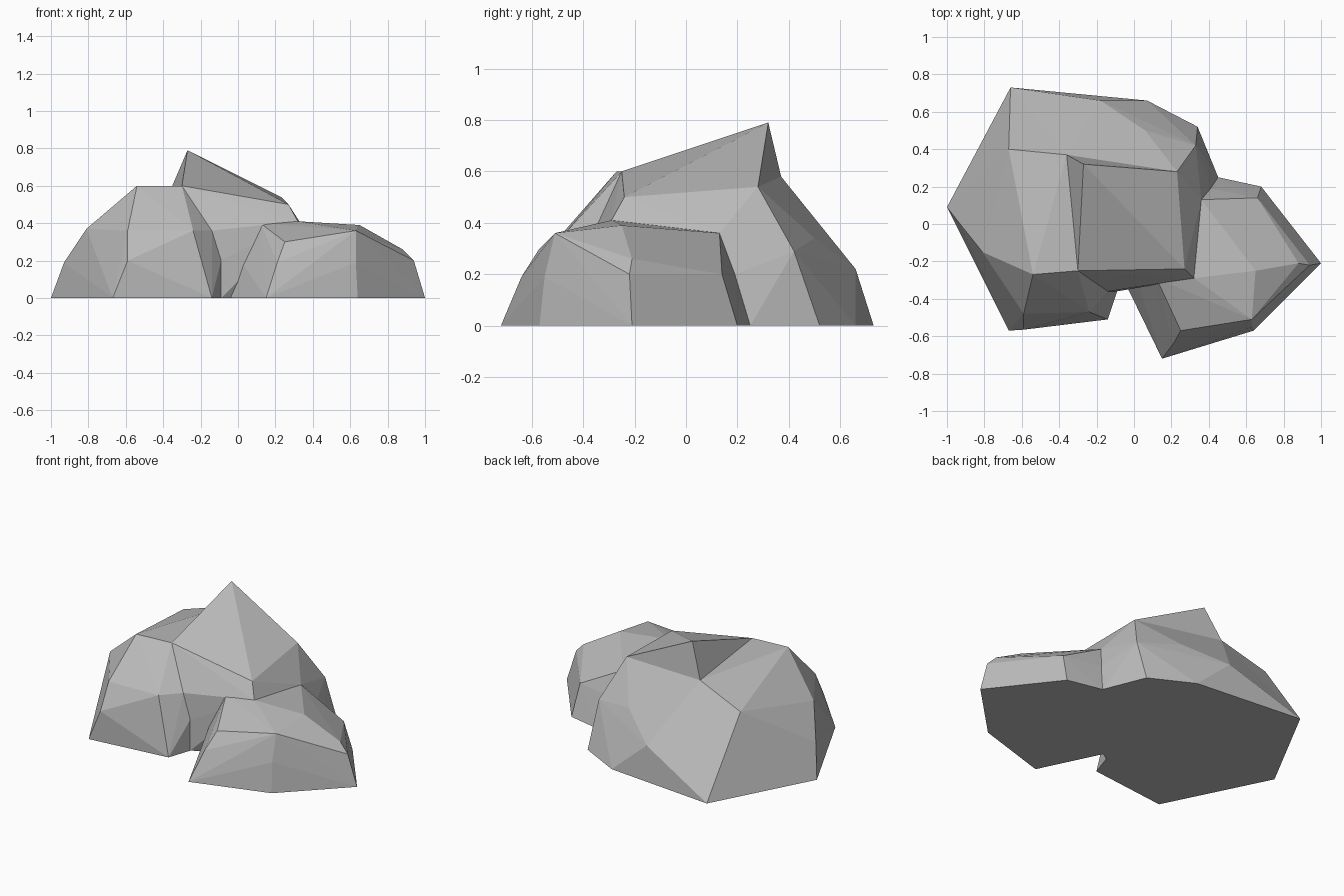
import bpy
import bmesh

cube = bpy.data.objects.get("Cube")
if cube:
    bpy.data.objects.remove(cube, do_unlink=True)

stone = bpy.data.materials.new("stone grey")
stone.use_nodes = True
colour = (0.5, 0.5, 0.5, 1)
stone.diffuse_color = colour
stone.node_tree.nodes["Principled BSDF"].inputs["Base Color"].default_value = colour


def faceted_rock(name, ground, corners):
    """Wrap a footprint and its upper corners in a flat-faced convex stone."""
    mesh = bpy.data.meshes.new(name)
    bm = bmesh.new()
    for x, y in ground:
        bm.verts.new((x, y, 0))
    for corner in corners:
        bm.verts.new(corner)
    hull = bmesh.ops.convex_hull(bm, input=bm.verts[:])
    unused = [v for v in hull["geom_interior"] if isinstance(v, bmesh.types.BMVert)]
    bmesh.ops.delete(bm, geom=unused, context="VERTS")
    # Join nearly coplanar triangles into broad facets
    bmesh.ops.dissolve_limit(bm, angle_limit=0.02, verts=bm.verts[:], edges=bm.edges[:])
    bmesh.ops.recalc_face_normals(bm, faces=bm.faces[:])
    bm.to_mesh(mesh)
    bm.free()
    mesh.materials.append(stone)
    rock = bpy.data.objects.new(name, mesh)
    bpy.context.collection.objects.link(rock)
    return rock


# Corners where the stones meet
ridge_front = (-0.30, -0.25, 0.60)
ridge_back = (-0.36, 0.37, 0.58)
brow_front = (0.27, -0.24, 0.50)
brow_back = (0.23, 0.28, 0.54)
ledge_front = (0.12, -0.29, 0.40)
ledge_inner = (0.32, -0.29, 0.41)
ledge_back = (0.36, 0.13, 0.36)
ledge_side = (0.41, 0.19, 0.20)
cleft_top = (-0.14, -0.36, 0.36)
cleft_side = (-0.09, -0.36, 0.20)
cleft = (-0.09, -0.36)
cleft_end = (-0.04, -0.33)
back_foot = (-0.66, 0.73)
side_foot = (0.45, 0.25)

# Broad shoulder
faceted_rock(
    "shoulder_rock",
    [(-1, 0.09), (-0.67, -0.57), (-0.14, -0.51), cleft, back_foot],
    [ridge_front, ridge_back, cleft_top, cleft_side,
     (-0.54, -0.27, 0.60), (-0.67, 0.40, 0.47), (-0.81, -0.15, 0.37),
     (-0.59, -0.48, 0.36), (-0.24, -0.47, 0.36),
     (-0.93, 0, 0.19), (-0.59, -0.565, 0.20)],
)

# Central mass
faceted_rock(
    "middle_rock",
    [cleft, cleft_end, side_foot, (0.34, 0.52), (0.07, 0.66), back_foot],
    [ridge_front, ridge_back, brow_front, brow_back, cleft_top, cleft_side,
     ledge_front, ledge_inner, ledge_back, ledge_side,
     (0.33, 0.42, 0.29), (0.06, 0.50, 0.34), (-0.18, 0.66, 0.22)],
)

# Pointed crown
faceted_rock(
    "peak_rock",
    [],
    [ridge_front, ridge_back, brow_front, brow_back, (-0.27, 0.32, 0.79)],
)

# Low boulder beside the main mass
faceted_rock(
    "low_rock",
    [cleft_end, (0.15, -0.72), (0.64, -0.57), (1, -0.21), (0.68, 0.20), side_foot],
    [ledge_front, ledge_inner, ledge_back, ledge_side,
     (0.65, -0.25, 0.39), (0.25, -0.57, 0.30), (0.63, -0.51, 0.36),
     (0.88, -0.21, 0.26), (0.66, 0.14, 0.20),
     (0.02, -0.31, 0.19), (0.21, -0.64, 0.19), (0.63, -0.55, 0.19),
     (0.94, -0.22, 0.20)],
)
